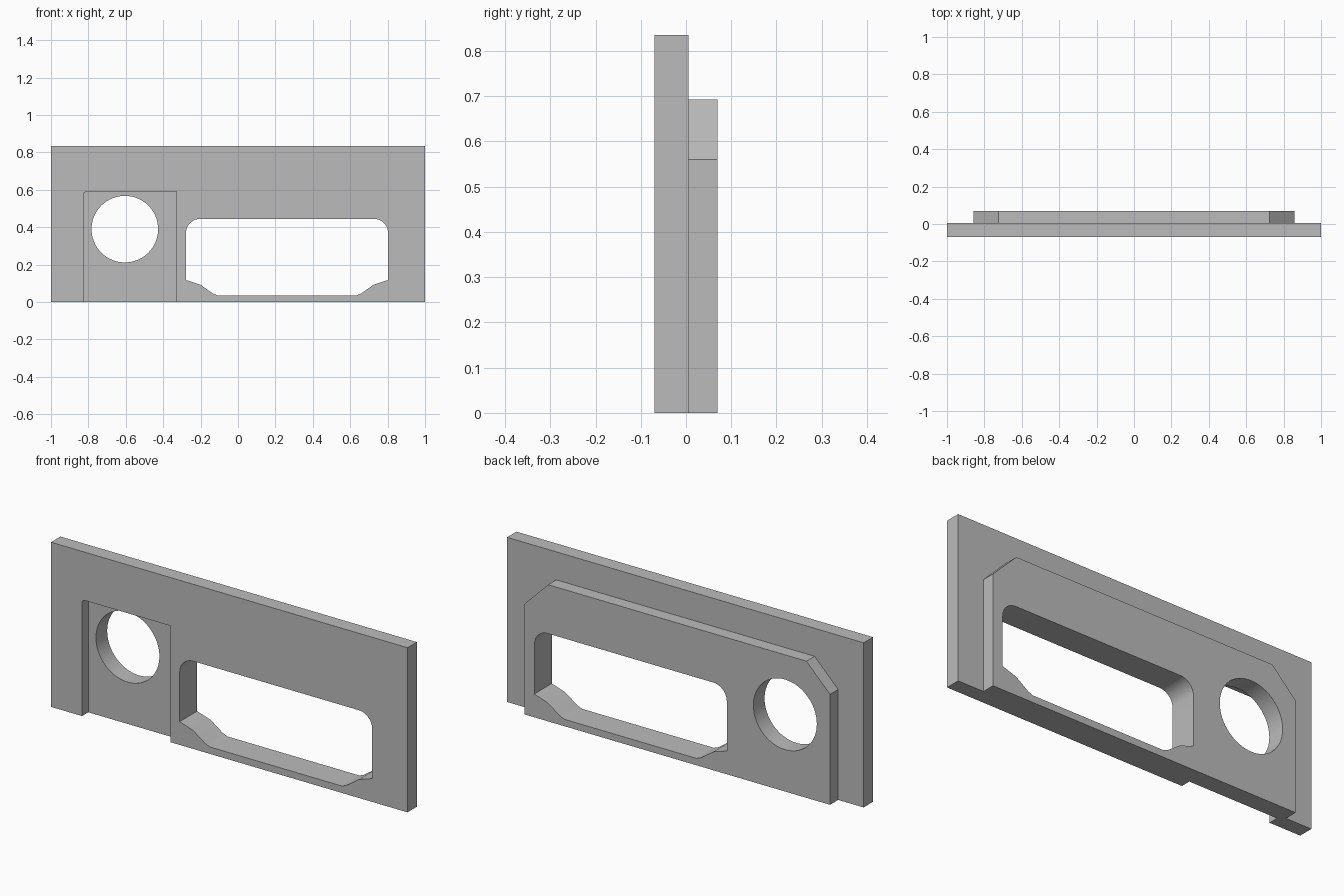
import bpy, bmesh
from math import sin, cos, pi

cube = bpy.data.objects.get("Cube")
if cube:
    bpy.data.objects.remove(cube, do_unlink=True)

grey = bpy.data.materials.new("plain grey")
grey.use_nodes = True
colour = (0.5, 0.5, 0.5, 1)
grey.diffuse_color = colour
grey.node_tree.nodes["Principled BSDF"].inputs["Base Color"].default_value = colour


def arc(cx, cz, r, start, end, steps):
    """Points on an arc in the xz plane, angles in radians."""
    angles = [start + (end - start) * i / steps for i in range(steps + 1)]
    return [(cx + r * cos(a), cz + r * sin(a)) for a in angles]


def slab(name, profile, y0, y1):
    """Extrude an xz outline between two depths."""
    bm = bmesh.new()
    face = bm.faces.new([bm.verts.new((x, y0, z)) for x, z in profile])
    new = bmesh.ops.extrude_face_region(bm, geom=[face])["geom"]
    moved = [v for v in new if isinstance(v, bmesh.types.BMVert)]
    bmesh.ops.translate(bm, verts=moved, vec=(0, y1 - y0, 0))
    bmesh.ops.recalc_face_normals(bm, faces=bm.faces)
    mesh = bpy.data.meshes.new(name)
    bm.to_mesh(mesh)
    bm.free()
    mesh.materials.append(grey)
    ob = bpy.data.objects.new(name, mesh)
    bpy.context.collection.objects.link(ob)
    return ob


def combine(target, tool, operation):
    """Apply a boolean and discard the tool."""
    mod = target.modifiers.new(operation, "BOOLEAN")
    mod.operation, mod.solver, mod.object = operation, "EXACT", tool
    bpy.context.view_layer.objects.active = target
    bpy.ops.object.modifier_apply(modifier=mod.name)
    bpy.data.objects.remove(tool, do_unlink=True)


FRONT, STEP, BACK = -0.07, 0.005, 0.07

# Front plate and smaller backing plate with clipped upper corners
panel = slab("switch_panel", [(-1, 0), (1, 0), (1, 0.835), (-1, 0.835)], FRONT, STEP)
backing = slab("backing_plate", [(-0.857, 0), (0.857, 0), (0.857, 0.56), (0.725, 0.693),
                                 (-0.725, 0.693), (-0.857, 0.56)], STEP, BACK)
combine(panel, backing, "UNION")

# Shallow recess around the round hole, open at the bottom
recess = [(-0.826, -0.1), (-0.33, -0.1), (-0.33, 0.59)]
recess += arc(-0.811, 0.575, 0.015, pi / 2, pi, 4)
combine(panel, slab("recess_cutter", recess, FRONT - 0.1, FRONT + 0.05), "DIFFERENCE")

# Round hole
hole = arc(-0.605, 0.39, 0.178, 0, 2 * pi, 64)[:-1]
combine(panel, slab("hole_cutter", hole, -0.3, 0.3), "DIFFERENCE")

# Window: right half outline, mirrored about its centre
mid = 0.262
half = [(0.37, 0.035), (0.395, 0.045), (0.465, 0.094), (0.54, 0.118)]
half += arc(0.465, 0.37, 0.075, 0, pi / 2, 10)
window = [(mid + x, z) for x, z in half] + [(mid - x, z) for x, z in reversed(half)]
combine(panel, slab("window_cutter", window, -0.3, 0.3), "DIFFERENCE")

# Smooth the curved walls and keep the edges crisp
panel.name = "panel"
panel.select_set(True)
bpy.context.view_layer.objects.active = panel
bpy.ops.object.shade_smooth_by_angle(angle=pi / 9)
